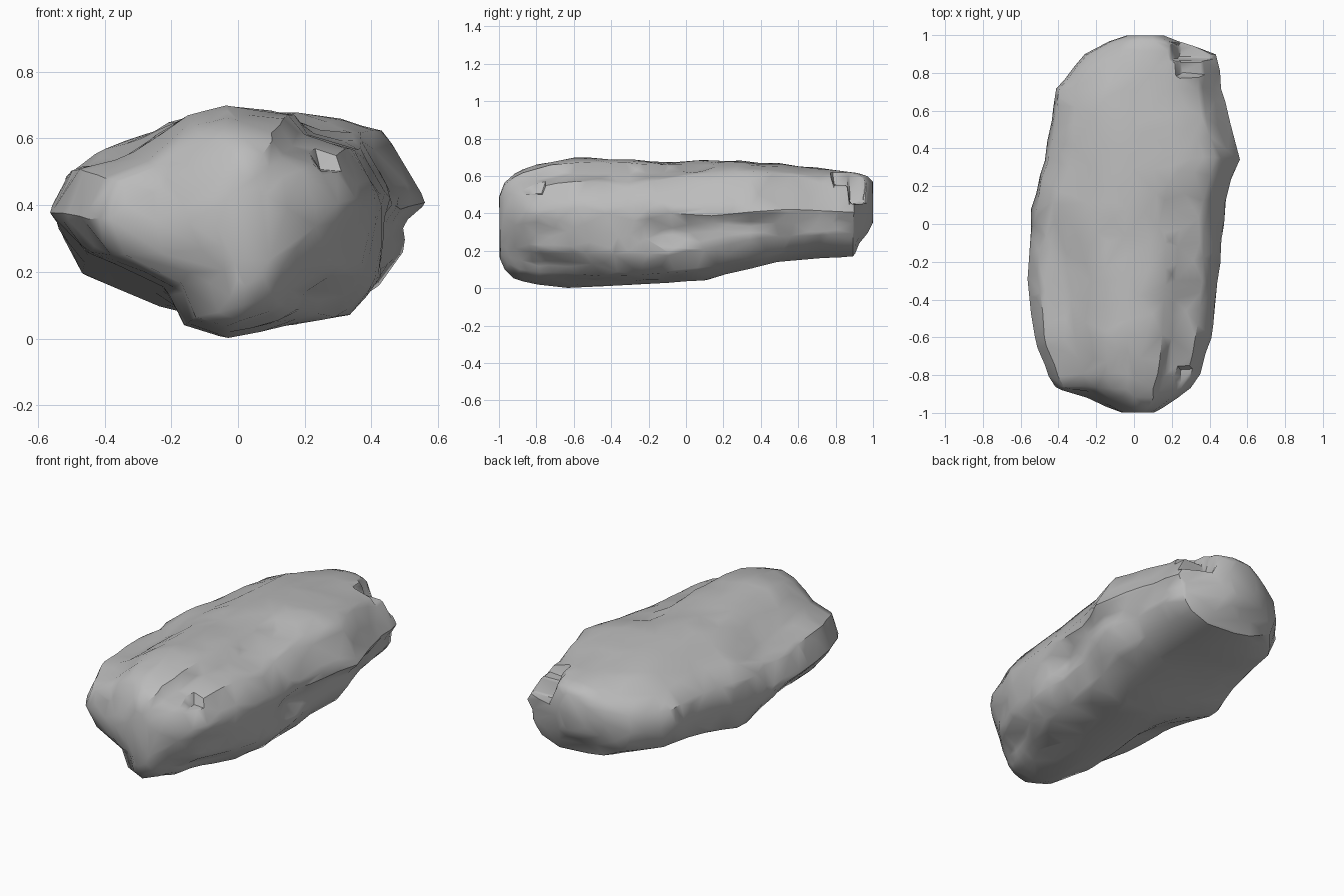
import bpy, bmesh, math
from mathutils import Vector, noise

cube = bpy.data.objects.get("Cube")
if cube:
    bpy.data.objects.remove(cube, do_unlink=True)

# Cross-sections (x, z): stepped front half, undercut back half
FRONT = [(-.56, .37), (-.5, .505), (-.33, .555), (-.16, .665), (-.04, .69), (.15, .67),
         (.2, .605), (.34, .565), (.42, .43), (.41, .28), (.4, .17), (.31, .05),
         (-.04, 0), (-.17, .04), (-.23, .15), (-.46, .25)]
BACK = [(-.46, .38), (-.44, .5), (-.34, .57), (-.16, .65), (0, .665), (.2, .66),
        (.3, .645), (.41, .615), (.55, .41), (.49, .34), (.47, .27), (.4, .18),
        (.25, .13), (0, .14), (-.2, .17), (-.4, .24)]

# Stations along the length: y, left, right, bottom, top
STATIONS = [(-1, -.07, .09, .16, .49), (-.97, -.15, .15, .09, .57),
            (-.92, -.26, .23, .045, .61), (-.87, -.42, .29, .03, .635),
            (-.8, -.465, .34, .015, .66), (-.6, -.54, .4, 0, .695),
            (-.35, -.57, .43, .01, .69), (-.1, -.565, .47, .025, .68),
            (.1, -.55, .5, .04, .685), (.35, -.48, .57, .105, .675),
            (.5, -.455, .515, .14, .665), (.72, -.42, .455, .16, .64),
            (.9, -.27, .43, .17, .62), (.925, -.22, .36, .24, .615),
            (.97, -.13, .22, .29, .6), (1, -.04, .14, .35, .57)]

# Dents and bumps: centre, radius, push along x, y, z
DENTS = [((-.24, .14, .66), (.09, .18, .2), (0, 0, -.03)),
         ((.2, .07, .67), (.1, .1, .2), (0, 0, -.03)),
         ((0, -.08, .68), (.25, .08, .2), (0, 0, -.01)),
         ((.47, -.1, .3), (.2, .12, .07), (-.06, 0, 0)),
         ((.5, .2, .36), (.2, .22, .05), (-.04, 0, 0)),
         ((.43, .74, .29), (.2, .2, .09), (.03, 0, 0)),
         ((.4, -.77, .28), (.2, .15, .06), (-.04, 0, 0)),
         ((.25, -.92, .12), (.15, .15, .13), (-.03, .05, 0)),
         ((.33, -.72, .08), (.2, .25, .11), (-.09, 0, .03)),
         ((-.38, -.3, .54), (.07, .3, .1), (0, 0, -.02)),
         ((-.55, -.05, .48), (.15, .07, .08), (.02, 0, 0)),
         ((-.25, -.93, .45), (.08, .15, .06), (0, .03, 0)),
         ((-.4, -.1, .2), (.15, .25, .12), (.015, 0, .015))]

# Broken corners: least x, y range, greatest z
CHIPS = [(.2, -1, -.765, .5), (.2, .785, .87, .55), (.19, .87, 1, .45)]

RING, ROWS = 112, 150


def lerp(a, b, t):
    return a + (b - a) * t


def station(y):
    for a, b in zip(STATIONS, STATIONS[1:]):
        if y <= b[0]:
            t = (y - a[0]) / (b[0] - a[0])
            return [lerp(p, q, t) for p, q in zip(a, b)]
    return STATIONS[-1]


def unit_profile(points):
    xs, zs = zip(*points)
    return [((x - min(xs)) / (max(xs) - min(xs)),
             (z - min(zs)) / (max(zs) - min(zs))) for x, z in points]


def shape(p):
    q = p.copy()
    for centre, radius, push in DENTS:
        d = sum(((p[i] - centre[i]) / radius[i]) ** 2 for i in range(3))
        q += Vector(push) * math.exp(-d)
    # broad uneven facets
    out = Vector((p.x, 0, p.z - .36)).normalized()
    q += out * noise.noise(p * 9 + Vector((3, 1, 7))) * .008
    # chips, with a steep wall on the inner side
    for left, near, far, top in CHIPS:
        if near <= p.y < far:
            q.z = min(q.z, top + max(0, left + .03 - p.x) * 5)
    return q


# Boulder: lofted rings, then shaped
front, back = unit_profile(FRONT), unit_profile(BACK)
bm = bmesh.new()
rings = []
for r in range(ROWS + 1):
    y = -math.cos(math.pi * r / ROWS) * .5 + (r / ROWS - .5)
    _, left, right, low, high = station(y)
    t = min(max((y + .3) / .45, 0), 1)
    ring = []
    for k in range(RING):
        f = k / RING * len(front)
        i, part = int(f), f % 1
        j = (i + 1) % len(front)
        u, v = [lerp(lerp(front[i][c], front[j][c], part),
                     lerp(back[i][c], back[j][c], part), t) for c in (0, 1)]
        p = Vector((lerp(left, right, u), y, lerp(low, high, v)))
        ring.append(bm.verts.new(shape(p)))
    rings.append(ring)
for a, b in zip(rings, rings[1:]):
    for k in range(RING):
        n = (k + 1) % RING
        bm.faces.new((a[k], a[n], b[n], b[k]))
bm.faces.new(rings[0])
bm.faces.new(rings[-1])
bmesh.ops.recalc_face_normals(bm, faces=bm.faces)

# Stand on the ground, centred
lows = [min(v.co[i] for v in bm.verts) for i in range(3)]
highs = [max(v.co[i] for v in bm.verts) for i in range(3)]
shift = Vector(((lows[0] + highs[0]) / 2, (lows[1] + highs[1]) / 2, lows[2]))
bmesh.ops.translate(bm, verts=bm.verts, vec=-shift)

mesh = bpy.data.meshes.new("boulder")
bm.to_mesh(mesh)
bm.free()
boulder = bpy.data.objects.new("boulder", mesh)
bpy.context.collection.objects.link(boulder)

# Reduce to chiselled facets
smooth = boulder.modifiers.new("soften", 'SMOOTH')
smooth.factor, smooth.iterations = .5, 3
facets = boulder.modifiers.new("facets", 'DECIMATE')
facets.ratio = .04

# Plain grey stone
stone = bpy.data.materials.new("grey stone")
stone.use_nodes = True
colour = (.5, .5, .5, 1)
stone.diffuse_color = colour
stone.node_tree.nodes["Principled BSDF"].inputs["Base Color"].default_value = colour
mesh.materials.append(stone)

bpy.context.view_layer.objects.active = boulder
boulder.select_set(True)
for name in ("soften", "facets"):
    bpy.ops.object.modifier_apply(modifier=name)
bpy.ops.object.shade_smooth_by_angle(angle=math.radians(40))
